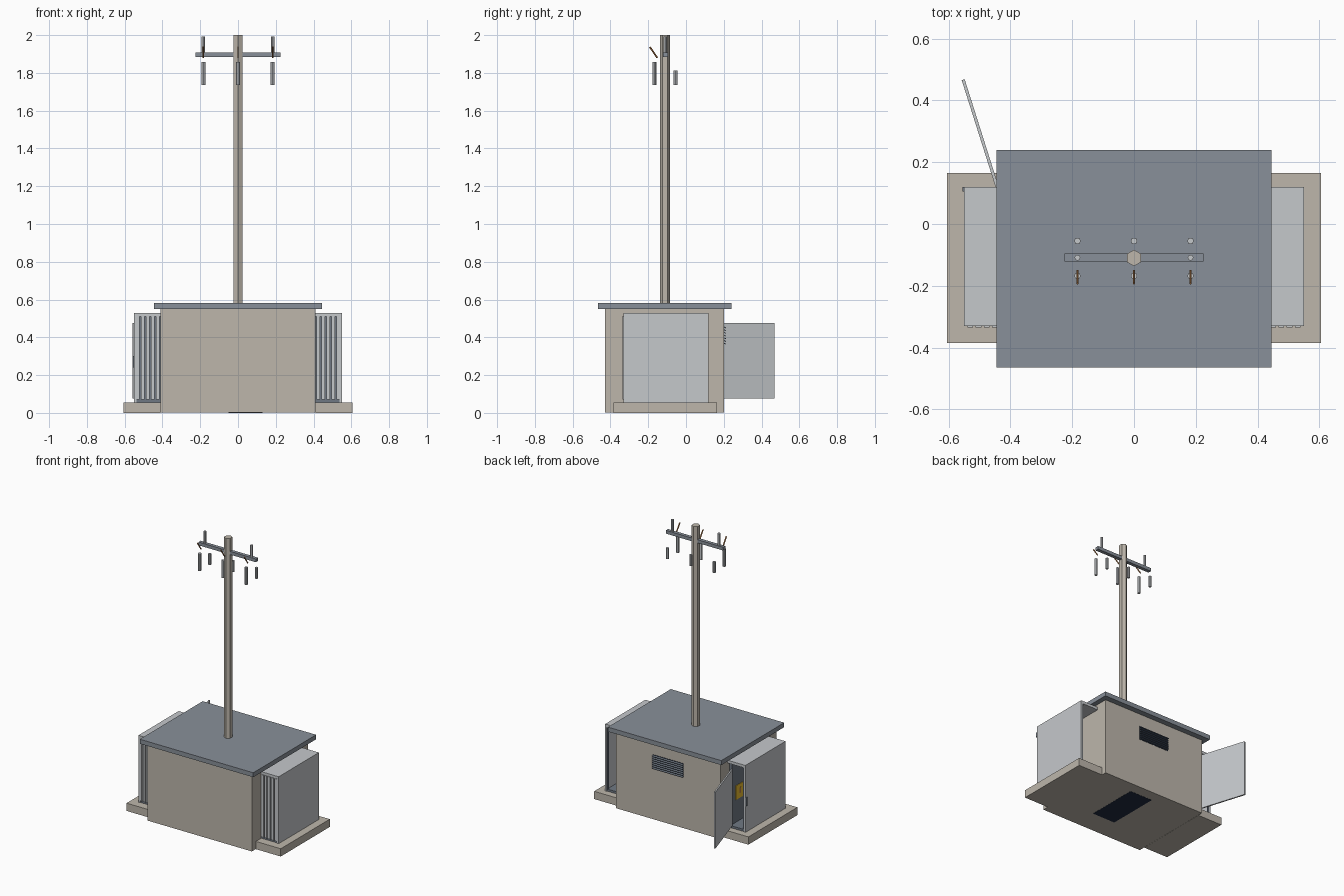
import bpy, math
from mathutils import Vector

if "Cube" in bpy.data.objects:
    bpy.data.objects.remove(bpy.data.objects["Cube"])


def material(name, r, g, b):
    m = bpy.data.materials.new(name)
    m.diffuse_color = (r, g, b, 1)
    m.use_nodes = True
    m.node_tree.nodes["Principled BSDF"].inputs["Base Color"].default_value = m.diffuse_color
    return m


PLASTER = material("plaster", .51, .47, .41)
ROOF = material("roof_grey", .25, .28, .32)
PANEL = material("pale_metal", .56, .58, .60)
STEEL = material("dark_steel", .16, .19, .23)
COPPER = material("copper", .45, .20, .07)
YELLOW = material("warning_yellow", .80, .50, .03)
NAVY = material("dark_blue", .015, .025, .05)


def box(name, x, y, z, mat):
    """Box from (min, max) ranges."""
    bpy.ops.mesh.primitive_cube_add(size=1, location=[sum(r) / 2 for r in (x, y, z)])
    o = bpy.context.object
    o.name = name
    o.scale = [abs(r[1] - r[0]) for r in (x, y, z)]
    bpy.ops.object.transform_apply(location=False, rotation=False, scale=True)
    o.data.materials.append(mat)
    return o


def rod(name, a, b, r, sides, mat):
    """Prism running from point a to point b."""
    a, b = Vector(a), Vector(b)
    bpy.ops.mesh.primitive_cylinder_add(vertices=sides, radius=r, depth=(b - a).length,
                                        location=(a + b) / 2)
    o = bpy.context.object
    o.name = name
    o.rotation_euler = (b - a).to_track_quat('Z', 'Y').to_euler()
    o.data.materials.append(mat)
    return o


# Main hut, roof slab and floor hatch
box("hut_body", (-.41, .41), (-.43, .20), (.001, .55), PLASTER)
box("roof_slab", (-.445, .445), (-.465, .24), (.55, .582), ROOF)
box("floor_hatch", (-.05, .13), (-.26, .12), (0, .004), NAVY)

# Rear ventilation grille with slats
box("grille_back", (-.12, .12), (.19, .202), (.36, .46), NAVY)
for i in range(7):
    s = box("grille_slat", (-.12, .12), (.198, .212), (-.002, .002), STEEL)
    s.location.z = .367 + i * .0143
    s.rotation_euler.x = math.radians(-25)

# Side equipment bays, open at the back
for side, tag in ((-1, "left"), (1, "right")):
    def span(a, b):
        return tuple(sorted((side * a, side * b)))
    box(tag + "_pad", span(.41, .605), (-.385, .165), (0, .055), PLASTER)
    box(tag + "_bay_sill", span(.41, .545), (-.325, .115), (.055, .07), STEEL)
    box(tag + "_bay_top", span(.41, .55), (-.33, .12), (.51, .53), PANEL)
    box(tag + "_bay_side", span(.538, .55), (-.33, .12), (.055, .51), PANEL)
    box(tag + "_bay_rear_post", span(.532, .549), (.105, .119), (.07, .51), STEEL)
    box(tag + "_bay_front", span(.41, .538), (-.322, -.312), (.07, .51), STEEL)
    # Upright ribs on the front of the bay
    for i in range(5):
        x = .415 + i * .0265
        box(tag + "_bay_rib", span(x, x + .018), (-.335, -.32), (.07, .512), PANEL)

# Equipment cabinet and warning plate inside the left bay
box("switch_cabinet", (-.43, -.41), (-.29, .10), (.07, .50), STEEL)
box("warning_plate", (-.434, -.43), (-.03, .06), (.23, .33), YELLOW)
box("plate_mark", (-.436, -.434), (.005, .022), (.265, .305), COPPER)
box("door_latch", (-.556, -.55), (.105, .12), (.24, .30), STEEL)

# Open door of the left bay
hinge, tip = Vector((-.443, .12, .275)), Vector((-.553, .467, .275))
d = tip - hinge
door = box("open_door", (-d.length / 2, d.length / 2), (-.005, .005), (-.2, .2), PANEL)
door.location = (hinge + tip) / 2
door.rotation_euler.z = math.atan2(d.y, d.x)

# Pole and crossarm
rod("pole", (0, -.11, .57), (0, -.11, 2), .0265, 6, PLASTER)
box("crossarm", (-.225, .225), (-.121, -.096), (1.885, 1.908), ROOF)

# Insulators, surge tubes and copper fuses for each phase
for x in (-.183, 0, .183):
    if x:
        rod("post_insulator", (x, -.109, 1.90), (x, -.109, 1.992), .0095, 8, PANEL)
    rod("fuse_tube", (x, -.168, 1.735), (x, -.168, 1.858), .0105, 8, PANEL)
    rod("surge_tube", (x, -.055, 1.735), (x, -.055, 1.812), .0105, 8, PANEL)
    rod("fuse_link", (x, -.152, 1.88), (x, -.192, 1.938), .0045, 6, COPPER)
